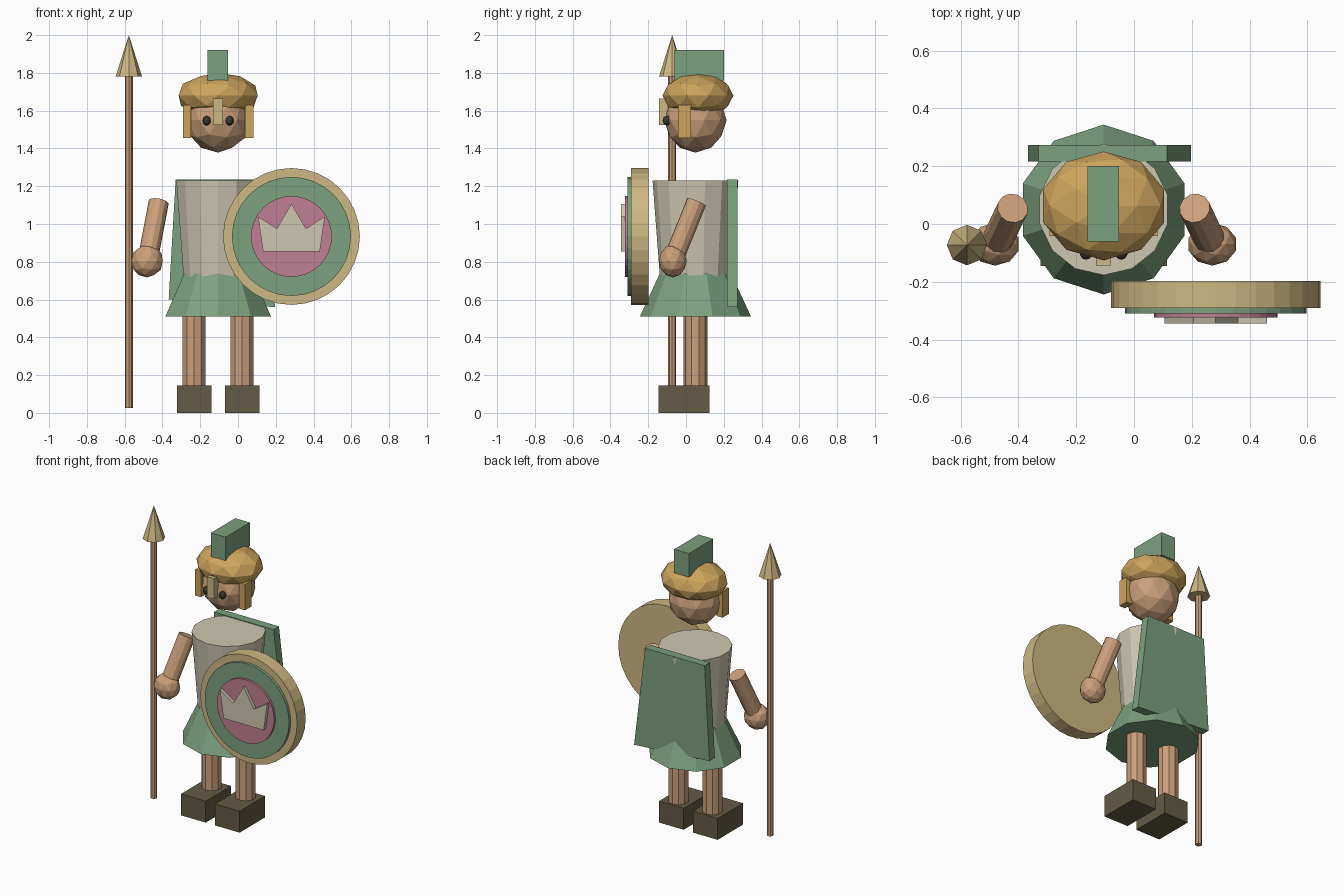
import bpy
import bmesh
from mathutils import Matrix, Vector

cube = bpy.data.objects.get("Cube")
if cube:
    bpy.data.objects.remove(cube, do_unlink=True)

MID = -0.105   # centre line of the figure
BODY_Y = 0.05


def material(name, rgb):
    linear = [((c / 255 + 0.055) / 1.055) ** 2.4 for c in rgb] + [1]
    mat = bpy.data.materials.new(name)
    mat.use_nodes = True
    mat.diffuse_color = linear
    shader = mat.node_tree.nodes["Principled BSDF"]
    shader.inputs["Base Color"].default_value = linear
    return mat


green = material("green cloth", (124, 161, 126))
cream = material("cream", (206, 199, 177))
tan = material("tan skin and wood", (203, 160, 123))
gold = material("gold", (205, 165, 93))
pale_gold = material("pale gold", (206, 184, 131))
pink = material("pink", (192, 126, 147))
leather = material("dark leather", (100, 91, 69))
black = material("eye black", (62, 57, 47))


def finish(name, bm, mat):
    mesh = bpy.data.meshes.new(name)
    bmesh.ops.recalc_face_normals(bm, faces=bm.faces[:])
    bm.to_mesh(mesh)
    bm.free()
    mesh.materials.append(mat)
    obj = bpy.data.objects.new(name, mesh)
    bpy.context.collection.objects.link(obj)
    return obj


def box(name, low, high, mat):
    low, high = Vector(low), Vector(high)
    bm = bmesh.new()
    place = Matrix.Translation((low + high) / 2) @ Matrix.Diagonal((*(high - low), 1))
    bmesh.ops.create_cube(bm, size=1, matrix=place)
    return finish(name, bm, mat)


def tube(name, start, end, r1, r2, sides, mat):
    """Cylinder or cone running from start to end."""
    start, end = Vector(start), Vector(end)
    axis = end - start
    turn = Vector((0, 0, 1)).rotation_difference(axis).to_matrix().to_4x4()
    bm = bmesh.new()
    bmesh.ops.create_cone(bm, cap_ends=True, segments=sides, radius1=r1, radius2=r2,
                          depth=axis.length,
                          matrix=Matrix.Translation((start + end) / 2) @ turn)
    bmesh.ops.remove_doubles(bm, verts=bm.verts[:], dist=0.0001)
    return finish(name, bm, mat)


def ball(name, centre, radii, mat):
    bm = bmesh.new()
    bmesh.ops.create_icosphere(bm, subdivisions=2, radius=1,
                               matrix=Matrix.Translation(centre) @ Matrix.Diagonal((*radii, 1)))
    return finish(name, bm, mat)


def plate(name, outline, front, back, mat):
    """Upright slab with an (x, z) outline between two depths."""
    bm = bmesh.new()
    face = bm.faces.new([bm.verts.new((x, front, z)) for x, z in outline])
    grown = bmesh.ops.extrude_face_region(bm, geom=[face])["geom"]
    verts = [v for v in grown if isinstance(v, bmesh.types.BMVert)]
    bmesh.ops.translate(bm, verts=verts, vec=(0, back - front, 0))
    return finish(name, bm, mat)


# Torso and skirt
tube("tunic", (MID, BODY_Y, 0.6), (MID, BODY_Y, 1.23), 0.179, 0.227, 14, cream)
tube("skirt", (MID, BODY_Y, 0.51), (MID, BODY_Y, 0.74), 0.294, 0.188, 10, green)

# Cape hanging at the back
plate("cape", [(-0.33, 1.235), (0.115, 1.235), (0.197, 0.56), (-0.367, 0.60)],
      0.216, 0.273, green)

# Paired parts, mirrored about the centre line
for side, word in ((-1, "right"), (1, "left")):
    def at(x, y, z):
        return (MID + side * x, y, z)

    tube(word + "_leg", at(0.127, BODY_Y, 0.1), at(0.127, BODY_Y, 0.6), 0.064, 0.064, 10, tan)
    foot = MID + side * 0.127
    box(word + "_shoe", (foot - 0.092, -0.145, 0), (foot + 0.092, 0.125, 0.145), leather)
    tube(word + "_arm", at(0.315, 0.055, 1.115), at(0.373, -0.068, 0.81), 0.054, 0.054, 12, tan)
    ball(word + "_hand", at(0.376, -0.07, 0.804), (0.086, 0.074, 0.087), tan)
    ball(word + "_eye", at(0.061, -0.1, 1.547), (0.022, 0.024, 0.026), black)
    cheek = MID + side * 0.165
    box(word + "_cheek_guard", (cheek - 0.022, -0.042, 1.455), (cheek + 0.022, 0.026, 1.63), gold)

# Head and helmet
ball("head", (MID, 0.05, 1.55), (0.172, 0.165, 0.172), tan)
ball("helmet", (MID, 0.063, 1.68), (0.22, 0.188, 0.12), gold)
box("nose_guard", (-0.132, -0.143, 1.525), (-0.079, -0.095, 1.664), pale_gold)
box("crest", (-0.161, -0.06, 1.76), (-0.052, 0.2, 1.92), green)

# Spear
tube("spear_shaft", (-0.578, -0.073, 0.025), (-0.578, -0.073, 1.79), 0.021, 0.021, 8, tan)
tube("spear_tip", (-0.578, -0.073, 1.78), (-0.578, -0.073, 2.0), 0.07, 0, 8, pale_gold)

# Shield built from stacked discs
SX, SZ = 0.283, 0.934
for name, radius, front, back, mat in (("shield_rim", 0.362, -0.29, -0.198, pale_gold),
                                       ("shield_field", 0.315, -0.309, -0.25, green),
                                       ("shield_centre", 0.214, -0.324, -0.28, pink)):
    tube(name, (SX, back, SZ), (SX, front, SZ), radius, radius, 32, mat)

# Crown emblem: half outline mirrored
half = [(0.15, -0.08), (0.177, 0.106), (0.077, 0.042)]
crown = half + [(0, 0.172)] + [(-x, z) for x, z in reversed(half)]
plate("crown_emblem", [(SX + x, SZ + z) for x, z in crown], -0.345, -0.31, cream)
